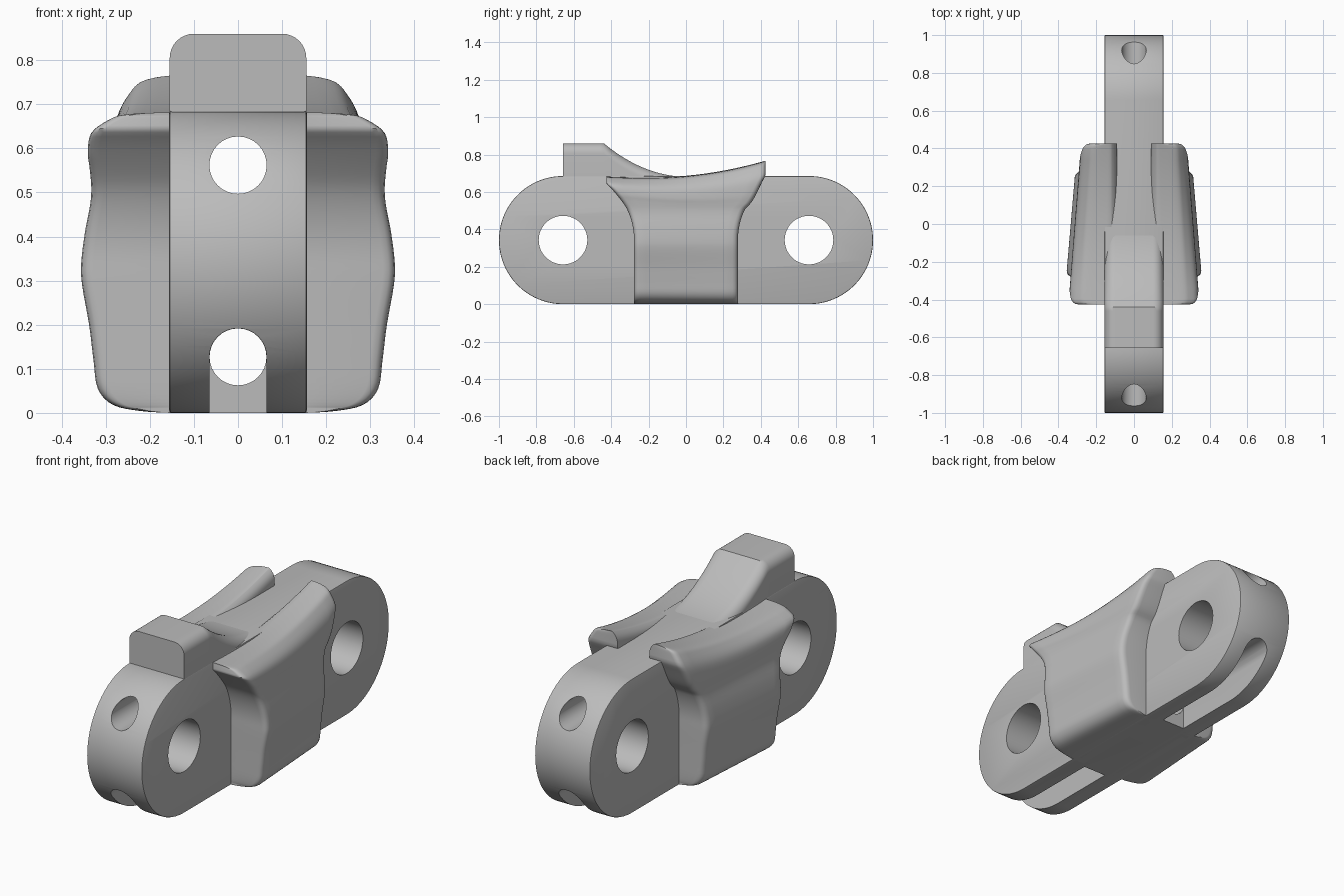
import bpy, bmesh, math
from mathutils import Vector

if "Cube" in bpy.data.objects:
    bpy.data.objects.remove(bpy.data.objects["Cube"], do_unlink=True)

R = 0.3425            # end radius of the link
PIN_Y = 1 - R         # pin centres along the link
CLEAR = 0.38          # clearance radius around each pin
HALF = 0.156          # half thickness of the link

steel = bpy.data.materials.new("plain_grey")
steel.use_nodes = True
steel.diffuse_color = (0.5, 0.5, 0.5, 1)
steel.node_tree.nodes["Principled BSDF"].inputs["Base Color"].default_value = (0.5, 0.5, 0.5, 1)


def make(name, bm):
    bmesh.ops.recalc_face_normals(bm, faces=bm.faces)
    mesh = bpy.data.meshes.new(name)
    bm.to_mesh(mesh)
    bm.free()
    obj = bpy.data.objects.new(name, mesh)
    bpy.context.collection.objects.link(obj)
    mesh.materials.append(steel)
    return obj


def smooth(obj, degrees=35):
    bpy.ops.object.select_all(action='DESELECT')
    obj.select_set(True)
    bpy.context.view_layer.objects.active = obj
    bpy.ops.object.shade_smooth_by_angle(angle=math.radians(degrees))


def arc(cu, cv, r, a0, a1, n):
    angles = [math.radians(a0 + (a1 - a0) * i / n) for i in range(n + 1)]
    return [(cu + r * math.cos(a), cv + r * math.sin(a)) for a in angles]


def prism(name, outline, axis, lo, hi):
    """Extrude a closed outline along x (outline in y, z) or y (outline in x, z)."""
    bm = bmesh.new()
    place = (lambda u, v, w: (w, u, v)) if axis == 'x' else (lambda u, v, w: (u, w, v))
    a, b = [[bm.verts.new(place(u, v, w)) for u, v in outline] for w in (lo, hi)]
    bm.faces.new(a)
    bm.faces.new(b)
    n = len(outline)
    for i in range(n):
        k = (i + 1) % n
        bm.faces.new((a[i], a[k], b[k], b[i]))
    return make(name, bm)


def bake(obj):
    graph = bpy.context.evaluated_depsgraph_get()
    mesh = bpy.data.meshes.new_from_object(obj.evaluated_get(graph))
    obj.modifiers.clear()
    obj.data = mesh


def cut(obj, cutter):
    cutter.hide_render = True
    mod = obj.modifiers.new("cut", 'BOOLEAN')
    mod.operation = 'DIFFERENCE'
    mod.solver = 'EXACT'
    mod.object = cutter
    bake(obj)
    bpy.data.objects.remove(cutter, do_unlink=True)


# Link body: a rounded bar with softened rims
outline = arc(PIN_Y, R, R, -90, 90, 48) + arc(-PIN_Y, R, R, 90, 270, 48)
link = prism("link_body", outline, 'x', -HALF, HALF)
bevel = link.modifiers.new("rim", 'BEVEL')
bevel.width = 0.005
bevel.segments = 2
bevel.limit_method = 'ANGLE'
bevel.angle_limit = math.radians(40)
bake(link)

# Pin holes, the upper cable tunnel, the lower tunnel and its open slots
for side in (-1, 1):
    cut(link, prism("pin_cutter", arc(side * PIN_Y, R, 0.13, 0, 352.5, 47), 'x', -1, 1))
cut(link, prism("tunnel_cutter", arc(0, 0.562, 0.065, 0, 348.75, 31), 'y', -2, 2))
cut(link, prism("tunnel_cutter", arc(0, 0.127, 0.0645, 0, 348.75, 31), 'y', -0.4, 0.4))
slot = arc(0, 0.127, 0.065, 0, 180, 16) + [(-0.065, -0.2), (0.065, -0.2)]
for lo, hi in ((-2, -0.3), (0.3, 2)):
    cut(link, prism("slot_cutter", slot, 'y', lo, hi))
smooth(link)


# Stop block: rounded top that sweeps down into the link
def stop_height(y):
    if y < -0.44:
        return 0.86
    t = min(1, (y + 0.44) / 0.46)
    return 0.68 + 0.18 * (1 - t) ** 2.1


bm = bmesh.new()
stations = [-PIN_Y, -0.55, -0.46] + [-0.44 + 0.03 * i for i in range(18)]
rings = []
for y in stations:
    top = stop_height(y)
    w = HALF - 0.001
    corner = arc(w - 0.055, top - 0.055, 0.055, 0, 90, 8)
    half = [(w, 0.64)] + [(x, max(z, 0.64)) for x, z in corner]
    ring = half + [(-x, z) for x, z in reversed(half)]
    rings.append([bm.verts.new((x, y, z)) for x, z in ring])
for a, b in zip(rings, rings[1:]):
    for i in range(len(a)):
        k = (i + 1) % len(a)
        bm.faces.new((a[i], a[k], b[k], b[i]))
bm.faces.new(rings[0])
bm.faces.new(rings[-1])
smooth(make("stop_block", bm))


# Side guides: a wavy tapered flank wrapped around the pin clearances
def spline(points, n):
    """Smooth curve through the points."""
    pts = [Vector(p) for p in points]
    pts = [pts[0]] + pts + [pts[-1]]
    out = []
    for a, b, c, d in zip(pts, pts[1:], pts[2:], pts[3:]):
        for i in range(n):
            t = i / n
            out.append(0.5 * (2 * b + (c - a) * t + (2 * a - 5 * b + 4 * c - d) * t * t
                              + (3 * b - a - 3 * c + d) * t ** 3))
    return out + [pts[-1]]


TOP = 0.683
INNER = 0.09
flank = spline([(0.15, 0.0), (0.22, 0.004), (0.285, 0.018), (0.32, 0.055), (0.33, 0.12),
                (0.34, 0.2), (0.356, 0.29), (0.358, 0.34), (0.349, 0.41), (0.333, 0.49),
                (0.333, 0.56), (0.335, 0.6), (0.325, 0.638), (0.29, 0.665),
                (0.25, 0.679), (0.15, TOP)], 4)


def reach(z):
    """How far the guide extends along the link at a given height."""
    if z <= R:
        return PIN_Y - CLEAR
    return min(0.425, PIN_Y - math.sqrt(max(0, CLEAR ** 2 - (z - R) ** 2)))


def guide_top(y):
    return 0.677 + 0.23 * max(0, y + 0.2) ** 2 + 0.1 * max(0, -0.2 - y) ** 2


def guide_point(x, z, y):
    s = (y + 0.425) / 0.85
    w = min(1, max(0, (z - 0.5) / 0.135))
    w = w * w * (3 - 2 * w)
    new_z = z * (1 - w) + w * (guide_top(y) - (TOP - z) * (1 + s))
    new_x = INNER + (x - INNER) * (1 - 0.32 * (y + 0.275))
    return new_x, y, new_z


EDGE = 0.03           # rounding of the guide's end edges
end_steps = [0, 0.003, 0.008, 0.016, EDGE]


def build_guide(name, side):
    bm = bmesh.new()
    rows_out, rows_in = [], []
    for x, z in flank:
        length = reach(z)
        span = length - EDGE
        ys = [-length + d for d in end_steps]
        ys += [-span + 2 * span * i / 14 for i in range(1, 14)]
        ys += [length - d for d in reversed(end_steps)]
        lip = INNER + 0.03 * max(0, (z - 0.65) / (TOP - 0.65)) ** 3
        out, inn = [], []
        for y in ys:
            d = min(1, (length - abs(y)) / EDGE)
            fall = EDGE * (1 - math.sqrt(max(0, 1 - (1 - d) ** 2)))
            fall *= min(1, max(0, (x - 0.15) / 0.1))
            px, py, pz = guide_point(x, z, y)
            out.append(bm.verts.new((side * (px - fall), py, pz)))
            inn.append(bm.verts.new((side * lip, py, pz)))
        rows_out.append(out)
        rows_in.append(inn)
    last = len(rows_out[0]) - 1
    for rows in (rows_out, rows_in):
        for a, b in zip(rows, rows[1:]):
            for j in range(last):
                bm.faces.new((a[j], a[j + 1], b[j + 1], b[j]))
    for i in range(len(flank) - 1):          # end faces
        for j in (0, last):
            bm.faces.new((rows_out[i][j], rows_out[i + 1][j], rows_in[i + 1][j], rows_in[i][j]))
    for i in (0, -1):                        # underside and top strip
        a, b = rows_out[i], rows_in[i]
        for j in range(last):
            bm.faces.new((a[j], a[j + 1], b[j + 1], b[j]))
    smooth(make(name, bm), 40)


build_guide("left_guide", 1)
build_guide("right_guide", -1)
